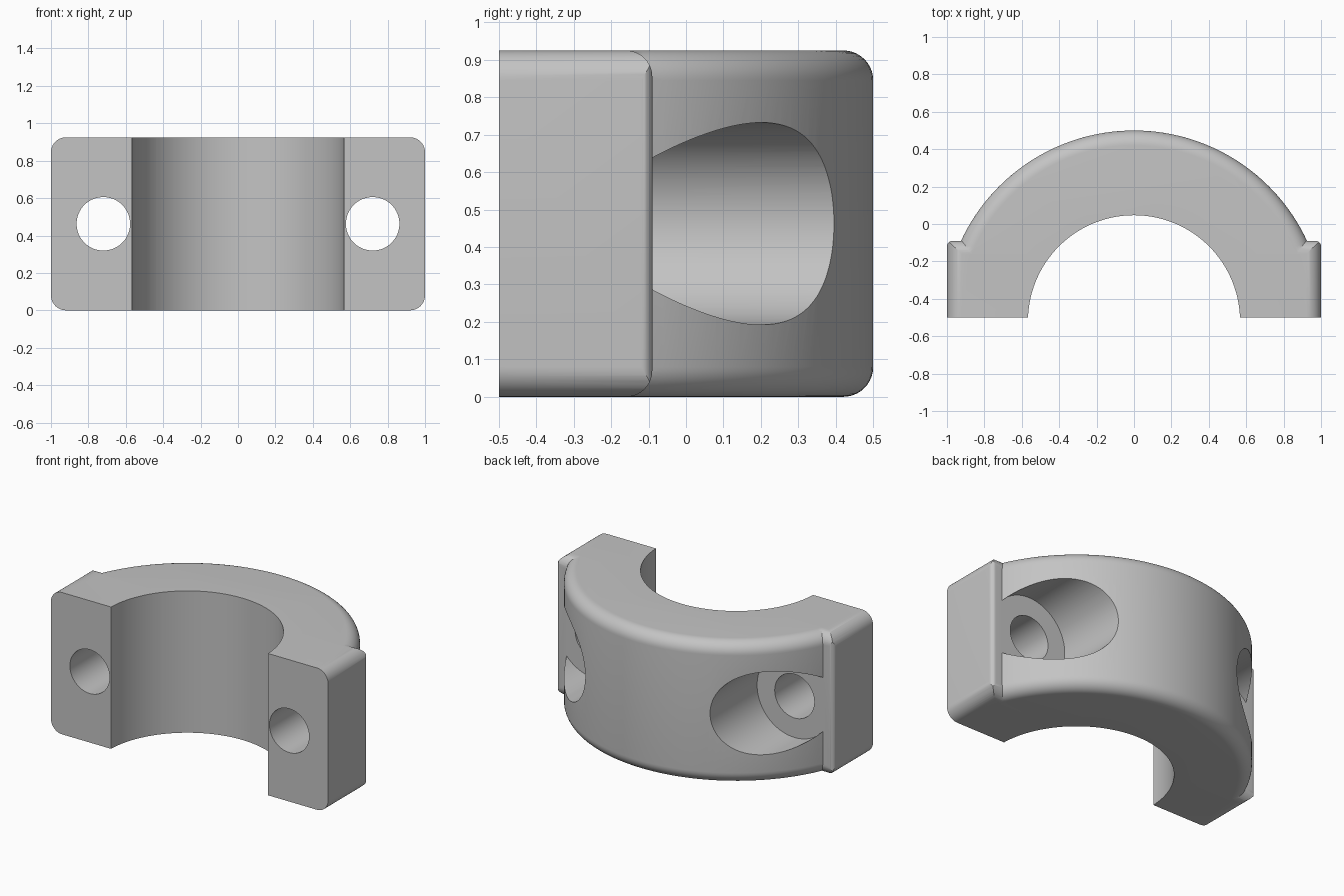
import bpy, bmesh, math
from mathutils import Matrix, Vector

cube = bpy.data.objects.get("Cube")
if cube:
    bpy.data.objects.remove(cube, do_unlink=True)

AXIS_Y = -0.52      # clamp axis
HEIGHT = 0.925
R_OUT, R_IN = 1.02, 0.567
FRONT, LEDGE = -0.5, -0.09
BOLT_X, MID = 0.72, HEIGHT / 2

grey = bpy.data.materials.new("light grey metal")
grey.use_nodes = True
colour = (0.55, 0.55, 0.55, 1)
grey.diffuse_color = colour
grey.node_tree.nodes["Principled BSDF"].inputs["Base Color"].default_value = colour


def finish(bm, name):
    bmesh.ops.recalc_face_normals(bm, faces=bm.faces)
    mesh = bpy.data.meshes.new(name)
    bm.to_mesh(mesh)
    bm.free()
    mesh.materials.append(grey)
    ob = bpy.data.objects.new(name, mesh)
    bpy.context.collection.objects.link(ob)
    return ob


def round_edges(bm, test, radius):
    edges = [e for e in bm.edges if all(test(v.co) for v in e.verts)]
    bmesh.ops.bevel(bm, geom=edges, offset=radius, segments=10,
                    profile=0.5, affect='EDGES')


def box(name, lo, hi, test=None, radius=0):
    lo, hi = Vector(lo), Vector(hi)
    bm = bmesh.new()
    bmesh.ops.create_cube(bm, size=1, matrix=Matrix.Translation((lo + hi) / 2)
                          @ Matrix.Diagonal((*(hi - lo), 1)))
    if test:
        # only edges parallel to one axis are rounded
        edges = [e for e in bm.edges if test(e)]
        bmesh.ops.bevel(bm, geom=edges, offset=radius, segments=10,
                        profile=0.5, affect='EDGES')
    return finish(bm, name)


def cylinder(name, radius, depth, centre, along_y=False, segments=96, fillet=0):
    bm = bmesh.new()
    bmesh.ops.create_cone(bm, cap_ends=True, segments=segments, radius1=radius,
                          radius2=radius, depth=depth)
    if fillet:
        rims = [e for e in bm.edges if abs(e.verts[0].co.z - e.verts[1].co.z) < 1e-5]
        bmesh.ops.bevel(bm, geom=rims, offset=fillet, segments=10,
                        profile=0.5, affect='EDGES')
    turn = Matrix.Rotation(math.pi / 2, 4, 'X') if along_y else Matrix()
    bm.transform(Matrix.Translation(centre) @ turn)
    return finish(bm, name)


def combine(target, tool, operation):
    mod = target.modifiers.new(operation.title(), 'BOOLEAN')
    mod.operation, mod.object, mod.solver = operation, tool, 'EXACT'
    bpy.context.view_layer.objects.active = target
    bpy.ops.object.modifier_apply(modifier=mod.name)
    bpy.data.objects.remove(tool, do_unlink=True)


def edge_at(**where):
    """Test for edges lying on the given coordinates."""
    return lambda e: all(abs(getattr(v.co, k) - c) < 1e-4
                         for v in e.verts for k, c in where.items())


# Rounded arch body, kept only behind the bolt flanges
body = cylinder("clamp_half", R_OUT, HEIGHT, (0, AXIS_Y, MID), segments=160, fillet=0.08)
combine(body, box("front_cutter", (-2, -2, -1), (2, -0.2, 2)), 'DIFFERENCE')

# Counterbores for the bolt heads
for s in (-1, 1):
    combine(body, cylinder("counterbore", 0.27, 1.4, (s * BOLT_X, 0.45, MID), True),
            'DIFFERENCE')


def flange(s):
    """Bolt flange with rounded outer corners, back rim and back corner."""
    def span(a, b):
        return sorted((s * a, s * b))
    (x0, x1), (w0, w1) = span(0.3, 1), span(0.2, 1.1)
    out = s * 1.0
    part = box("flange", (x0, FRONT, 0), (x1, LEDGE, HEIGHT), edge_at(x=out), 0)
    bpy.data.objects.remove(part, do_unlink=True)
    part = box("flange", (x0, FRONT, 0), (x1, LEDGE, HEIGHT),
               lambda e: edge_at(x=out)(e)
               and abs(e.verts[0].co.y - e.verts[1].co.y) > 0.1, 0.08)
    combine(part, box("back_rim", (w0, -0.7, 0), (w1, LEDGE, HEIGHT),
                      lambda e: edge_at(y=LEDGE)(e)
                      and abs(e.verts[0].co.x - e.verts[1].co.x) > 0.1, 0.07), 'INTERSECT')
    combine(part, box("back_corner", (w0 if s > 0 else x0, -0.7, -0.2),
                      (x1 if s > 0 else w1, LEDGE, 1.2),
                      edge_at(x=out, y=LEDGE), 0.03), 'INTERSECT')
    return part


for s in (-1, 1):
    combine(body, flange(s), 'UNION')

# Shaft bore and through holes for the bolts
combine(body, cylinder("shaft_bore", R_IN, 2, (0, AXIS_Y, MID), segments=128), 'DIFFERENCE')
for s in (-1, 1):
    combine(body, cylinder("bolt_hole", 0.143, 2, (s * BOLT_X, -0.3, MID), True, 64),
            'DIFFERENCE')

# Smooth shading with crisp machined edges
bpy.ops.object.select_all(action='DESELECT')
body.select_set(True)
bpy.context.view_layer.objects.active = body
bpy.ops.object.shade_smooth_by_angle(angle=math.radians(25))
